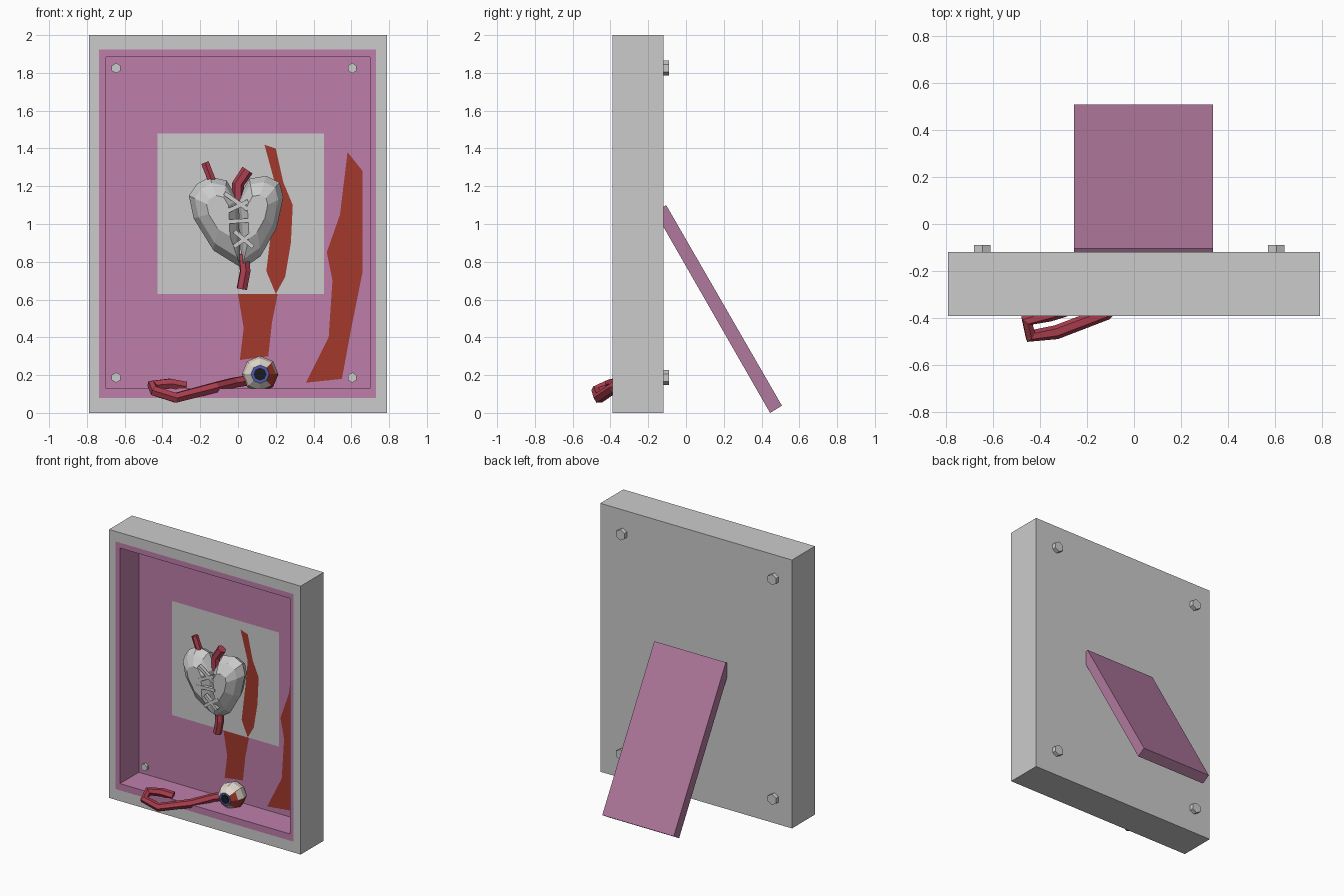
import bpy, bmesh, math
from mathutils import Vector, Matrix

if "Cube" in bpy.data.objects:
    bpy.data.objects.remove(bpy.data.objects["Cube"])


def material(name, r, g, b):
    m = bpy.data.materials.new(name)
    m.diffuse_color = (r, g, b, 1)
    m.use_nodes = True
    m.node_tree.nodes["Principled BSDF"].inputs["Base Color"].default_value = m.diffuse_color
    return m


GREY = material("grey", 0.8, 0.8, 0.8)
PURPLE = material("purple", 0.51, 0.21, 0.40)
DARK_PURPLE = material("dark_purple", 0.435, 0.19, 0.337)
RED = material("stain_red", 0.36, 0.04, 0.025)
FLESH = material("flesh", 0.42, 0.05, 0.08)
CREAM = material("cream", 0.75, 0.68, 0.60)
BLUE = material("blue", 0.08, 0.10, 0.45)
BLACK = material("black", 0.01, 0.01, 0.015)


def finish(name, bm, mats=()):
    bmesh.ops.recalc_face_normals(bm, faces=bm.faces)
    me = bpy.data.meshes.new(name)
    bm.to_mesh(me)
    bm.free()
    for m in mats:
        me.materials.append(m)
    ob = bpy.data.objects.new(name, me)
    bpy.context.collection.objects.link(ob)
    return ob


def loft(bm, loops, mats=None):
    """Join closed loops of equal length in order and cap both ends."""
    rings = [[bm.verts.new(p) for p in lp] for lp in loops]
    faces = [bm.faces.new(rings[0])]
    n = len(rings[0])
    for k in range(len(rings) - 1):
        a, b = rings[k], rings[k + 1]
        for i in range(n):
            j = (i + 1) % n
            f = bm.faces.new((a[i], a[j], b[j], b[i]))
            f.material_index = mats[k] if mats else 0
    cap = bm.faces.new(rings[-1])
    cap.material_index = mats[-1] if mats else 0
    return faces


def rect(x0, x1, z0, z1, y):
    return [(x0, y, z0), (x1, y, z0), (x1, y, z1), (x0, y, z1)]


def tube(name, pts, radius):
    cu = bpy.data.curves.new(name, 'CURVE')
    cu.dimensions = '3D'
    cu.bevel_depth = radius
    cu.bevel_resolution = 1
    cu.use_fill_caps = True
    sp = cu.splines.new('POLY')
    sp.points.add(len(pts) - 1)
    for p, co in zip(sp.points, pts):
        p.co = (*co, 1)
    sp.use_smooth = False
    cu.materials.append(FLESH)
    ob = bpy.data.objects.new(name, cu)
    bpy.context.collection.objects.link(ob)
    bpy.ops.object.select_all(action='DESELECT')
    ob.select_set(True)
    bpy.context.view_layer.objects.active = ob
    bpy.ops.object.convert(target='MESH')


def prism(name, sides, radius, y0, y1, x, z, mat=None):
    """Prism along y with a corner pointing up."""
    bm = bmesh.new()
    loft(bm, [[(x + radius * math.sin(2 * math.pi * i / sides), y,
                z + radius * math.cos(2 * math.pi * i / sides))
               for i in range(sides)] for y in (y0, y1)])
    return finish(name, bm, [mat] if mat else [])


# Box frame: outer shell, painted lip, recess, back panel and paper square
BACK = -0.168
bm = bmesh.new()
loft(bm, [rect(-0.79, 0.79, 0, 2, -0.12),
          rect(-0.79, 0.79, 0, 2, -0.39),
          rect(-0.735, 0.73, 0.08, 1.925, -0.39),
          rect(-0.70, 0.70, 0.13, 1.885, -0.39),
          rect(-0.70, 0.70, 0.13, 1.885, BACK),
          rect(-0.425, 0.455, 0.63, 1.48, BACK)],
     [0, 0, 1, 1, 1, 0])
finish("box_frame", bm, [GREY, PURPLE])

# Red stains running down the back panel
stains = [
    [(0.14, 1.42), (0.20, 1.40), (0.24, 1.22), (0.29, 1.10), (0.28, 0.90),
     (0.25, 0.72), (0.20, 0.63), (0.15, 0.75), (0.18, 1.0), (0.20, 1.2)],
    [(0.0, 0.63), (0.21, 0.63), (0.18, 0.48), (0.16, 0.30), (0.01, 0.28), (0.03, 0.45)],
    [(0.58, 1.38), (0.66, 1.28), (0.66, 0.75), (0.60, 0.45), (0.55, 0.18),
     (0.36, 0.16), (0.48, 0.40), (0.50, 0.70), (0.47, 0.85), (0.54, 1.05)],
]
bm = bmesh.new()
for s in stains:
    bm.faces.new([bm.verts.new((x, BACK - 0.003, z)) for x, z in s])
finish("stains", bm, [RED])

# Rear support leg
prof = [(-0.105, 1.1), (0.508, 0.038), (0.445, 0.0), (-0.165, 1.064)]
bm = bmesh.new()
loft(bm, [[(x, y, z) for y, z in prof] for x in (-0.255, 0.335)])
finish("support_leg", bm, [DARK_PURPLE])

# Corner bolts: head behind, shaft end inside the recess
for x in (-0.645, 0.605):
    for z in (0.187, 1.825):
        prism("bolt_head", 6, 0.04, -0.13, -0.09, x, z)
        prism("bolt_shaft", 6, 0.027, -0.185, -0.12, x, z)

# Faceted heart in two halves with a groove between them
HY = -0.26
left = [(-0.0, 1.13), (-0.06, 1.23), (-0.15, 1.25), (-0.22, 1.21),
        (-0.26, 1.15), (-0.235, 1.03), (-0.13, 0.86), (0.015, 0.77)]
right = [(0.0, 1.13), (0.06, 1.24), (0.15, 1.255), (0.22, 1.22),
         (0.24, 1.14), (0.205, 0.98), (0.12, 0.83), (0.02, 0.76)]
for name, outline, cx in (("heart_left", left, -0.09), ("heart_right", right, 0.09)):
    loops = []
    for s, dy in ((0.45, 0.09), (0.82, 0.06), (1, 0), (0.82, -0.06), (0.45, -0.105)):
        loops.append([(cx + (x - cx) * s, HY + dy, 1.07 + (z - 1.07) * s)
                      for x, z in outline])
    bm = bmesh.new()
    loft(bm, loops)
    finish(name, bm)

# Stitches across the groove: x, z, length, angle
for x, z, length, deg in ((-0.01, 1.12, 0.15, -35), (-0.01, 1.09, 0.14, 25),
                          (-0.01, 1.015, 0.15, 3), (0.03, 0.92, 0.13, -40),
                          (0.035, 0.92, 0.14, 35)):
    bm = bmesh.new()
    bmesh.ops.create_cube(bm, size=1, matrix=Matrix.Translation((x, HY - 0.095, z))
                          @ Matrix.Rotation(math.radians(-deg), 4, 'Y')
                          @ Matrix.Diagonal((length, 0.025, 0.022, 1)))
    finish("stitch", bm)

# Vessels of the heart
tube("vessel_left", [(-0.12, HY, 1.18), (-0.14, HY, 1.235), (-0.175, HY, 1.325)], 0.024)
tube("vessel_right", [(0.0, HY, 1.12), (0.0, HY, 1.21), (0.05, HY, 1.285)], 0.032)
tube("vessel_bottom", [(0.03, HY, 0.84), (0.038, HY - 0.01, 0.75), (0.02, HY - 0.01, 0.655)], 0.03)

# Eyeball: low-poly sphere facing forward with a flat iris
EX, EY, EZ, R = 0.117, -0.235, 0.205, 0.097
bm = bmesh.new()
bmesh.ops.create_uvsphere(bm, u_segments=8, v_segments=6, radius=R,
                          matrix=Matrix.Translation((EX, EY, EZ))
                          @ Matrix.Rotation(math.pi / 2, 4, 'X'))
front = min(bm.verts, key=lambda v: v.co.y)
for f in front.link_faces:
    f.material_index = 1
for f in bm.faces:
    c = f.calc_center_median()
    if f.material_index == 0 and c.x > EX + 0.03 and c.z < EZ + 0.03:
        f.material_index = 2
front.co.y = EY - R * math.cos(math.pi / 6)
finish("eyeball", bm, [CREAM, BLUE, RED])
prism("pupil", 8, 0.034, EY - 0.075, EY - 0.088, EX, EZ, BLACK)

# Optic nerve trailing over the frame edge
tube("optic_nerve", [(0.04, -0.22, 0.17), (-0.02, -0.26, 0.16), (-0.12, -0.38, 0.135),
                     (-0.33, -0.46, 0.08), (-0.44, -0.475, 0.115), (-0.455, -0.41, 0.145),
                     (-0.36, -0.385, 0.155), (-0.28, -0.36, 0.14)], 0.03)
